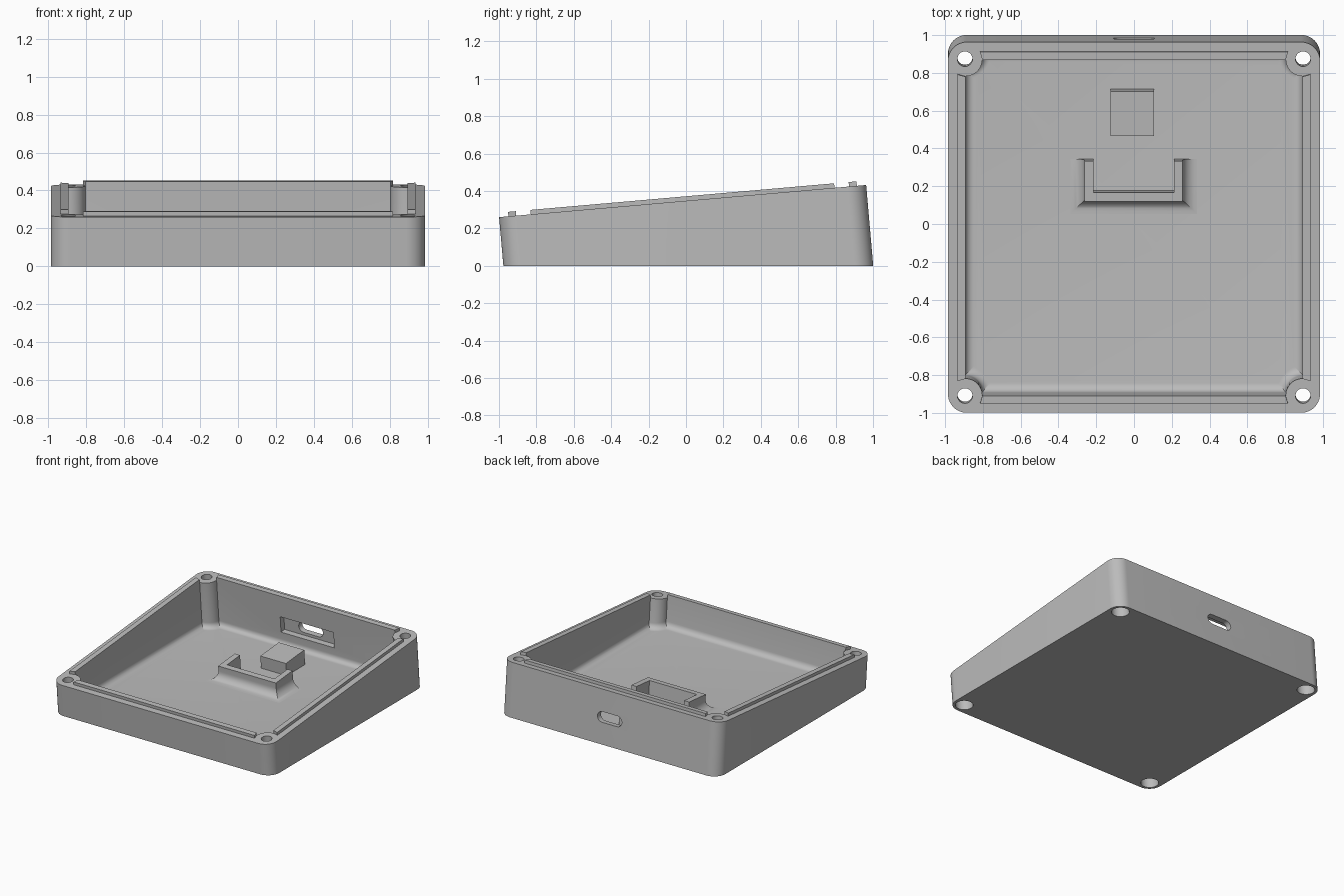
import bpy, bmesh
from math import sin, cos, pi, radians, sqrt
from mathutils import Vector

if "Cube" in bpy.data.objects:
    bpy.data.objects.remove(bpy.data.objects["Cube"])

TILT = radians(5)
CENTRE_Y, CENTRE_Z = -0.018, 0.346     # middle of the sloped rim
HALF, INNER = 0.985, 0.893             # outer and inner half widths
FLOOR = 0.04

grey = bpy.data.materials.new("plain grey")
grey.use_nodes = True
grey.diffuse_color = (0.5, 0.5, 0.5, 1)
grey.node_tree.nodes["Principled BSDF"].inputs["Base Color"].default_value = (0.5, 0.5, 0.5, 1)


def tilted(x, v, t):
    """Point in the sloped frame: v along the slope, t above the rim plane."""
    return Vector((x, CENTRE_Y + v * cos(TILT) - t * sin(TILT),
                   CENTRE_Z + v * sin(TILT) + t * cos(TILT)))


def at_height(x, v, z):
    """Point carried along the sloped normal to a level height z."""
    return tilted(x, v, (z - CENTRE_Z - v * sin(TILT)) / cos(TILT))


def loft(name, rings):
    """Solid skinned through rings of equal point count, capped at both ends."""
    bm = bmesh.new()
    loops = [[bm.verts.new(p) for p in ring] for ring in rings]
    for a, b in zip(loops, loops[1:]):
        for i in range(len(a)):
            j = (i + 1) % len(a)
            bm.faces.new((a[i], a[j], b[j], b[i]))
    bm.faces.new(loops[0])
    bm.faces.new(loops[-1])
    bmesh.ops.recalc_face_normals(bm, faces=bm.faces)
    mesh = bpy.data.meshes.new(name)
    bm.to_mesh(mesh)
    bm.free()
    mesh.materials.append(grey)
    obj = bpy.data.objects.new(name, mesh)
    bpy.context.collection.objects.link(obj)
    return obj


def prism(name, outline, low, high):
    """Outline of (x, v) points raised along the sloped normal."""
    return loft(name, [[tilted(x, v, t) for x, v in outline] for t in (low, high)])


def rect(x0, x1, v0, v1):
    return [(x0, v0), (x1, v0), (x1, v1), (x0, v1)]


def arc(cx, cy, r, start, end, steps):
    return [(cx + r * cos(start + (end - start) * i / steps),
             cy + r * sin(start + (end - start) * i / steps)) for i in range(steps + 1)]


def cut(obj, cutters):
    bpy.context.view_layer.objects.active = obj
    for cutter in cutters:
        cutter.hide_render = True
        mod = obj.modifiers.new("cut", "BOOLEAN")
        mod.operation, mod.solver, mod.object = "DIFFERENCE", "EXACT", cutter
        bpy.ops.object.modifier_apply(modifier=mod.name)
        bpy.data.objects.remove(cutter)


def smooth(obj):
    bpy.ops.object.select_all(action="DESELECT")
    obj.select_set(True)
    bpy.context.view_layer.objects.active = obj
    bpy.ops.object.shade_smooth_by_angle(angle=radians(30))


def cove(r, steps=8):
    """(height, offset) pairs of a concave fillet rising from a floor."""
    heights = [r * (1 - cos(pi / 2 * i / steps)) for i in range(steps + 1)]
    return [(h, r - sqrt(max(0, r * r - (r - h) ** 2))) for h in heights]


CORNERS = [(1, 1, 0), (-1, 1, pi / 2), (-1, -1, pi), (1, -1, 3 * pi / 2)]

# Wedge body, level underneath and sloped on top
outline = []
for sx, sy, a in CORNERS:
    outline += arc(sx * (HALF - 0.1), sy * (HALF - 0.1), 0.1, a, a + pi / 2, 12)
body = loft("case_body", [[at_height(x, v, 0) for x, v in outline],
                          [tilted(x, v, 0) for x, v in outline]])


# Cavity with rounded screw posts in the corners and a filleted floor
def cavity_outline(offset):
    pts = []
    for sx, sy, a in CORNERS:
        c = INNER - offset
        post = arc(sx * INNER, sy * INNER, 0.09 + offset, a + 3 * pi / 2, a + pi, 12)
        pts += [(max(-c, min(c, x)), max(-c, min(c, y))) for x, y in post]
    return pts


rings = [[at_height(x, v, FLOOR + h) for x, v in cavity_outline(o)] for h, o in cove(0.045)]
rings.append([at_height(x, v, 0.7) for x, v in cavity_outline(0)])
cut(body, [loft("cavity_cutter", rings)])

# Screw holes with wide counterbores from below
for sx, sy, a in CORNERS:
    for r, low, high in ((0.04, -0.6, 0.1), (0.066, -0.6, -0.1)):
        circle = arc(sx * 0.895, sy * 0.895, r, 0, 2 * pi, 32)[:-1]
        cut(body, [prism("screw_hole_cutter", circle, low, high)])

# Connector pocket inside the back wall and rounded slot through it
PORT_T, R = -0.218, 0.042
pocket = prism("pocket_cutter", rect(-0.24, 0.24, 0.86, 0.94), PORT_T - 0.065, PORT_T + 0.065)
slot = (arc(0.11 - R, PORT_T, R, -pi / 2, pi / 2, 10)
        + arc(R - 0.11, PORT_T, R, pi / 2, 3 * pi / 2, 10))
port = loft("port_cutter", [[tilted(x, v, t) for x, t in slot] for v in (0.85, 1.1)])
cut(body, [pocket, port])
smooth(body)

# Locating ridges on the rim, one per side
for name, turn in (("front", 2), ("right", 3), ("back", 0), ("left", 1)):
    pts = [(-0.815, 0.935), (0.815, 0.935), (0.803, INNER), (-0.803, INNER)]
    for _ in range(turn):
        pts = [(y, -x) for x, y in pts]
    prism(name + "_ridge", pts, -0.002, 0.024)

# Support block on the floor
prism("support_block", rect(-0.125, 0.105, 0.465, 0.702), -0.375, -0.245)


# Open-backed bracket with a flared base
def bracket_outline(o):
    return rect(-0.262 - o, 0.258 + o, 0.12 - o, 0.335)


flare = cove(0.075)
rings = [[at_height(x, v, FLOOR - 0.01) for x, v in bracket_outline(flare[0][1])]]
rings += [[at_height(x, v, FLOOR + h) for x, v in bracket_outline(o)] for h, o in flare]
rings.append([tilted(x, v, -0.2) for x, v in bracket_outline(0)])
bracket = loft("bracket", rings)
opening = rect(-0.215, 0.212, 0.168, 0.5)
cut(bracket, [loft("opening_cutter", [[at_height(x, v, z) for x, v in opening]
                                      for z in (FLOOR - 0.005, 0.5)])])
smooth(bracket)
